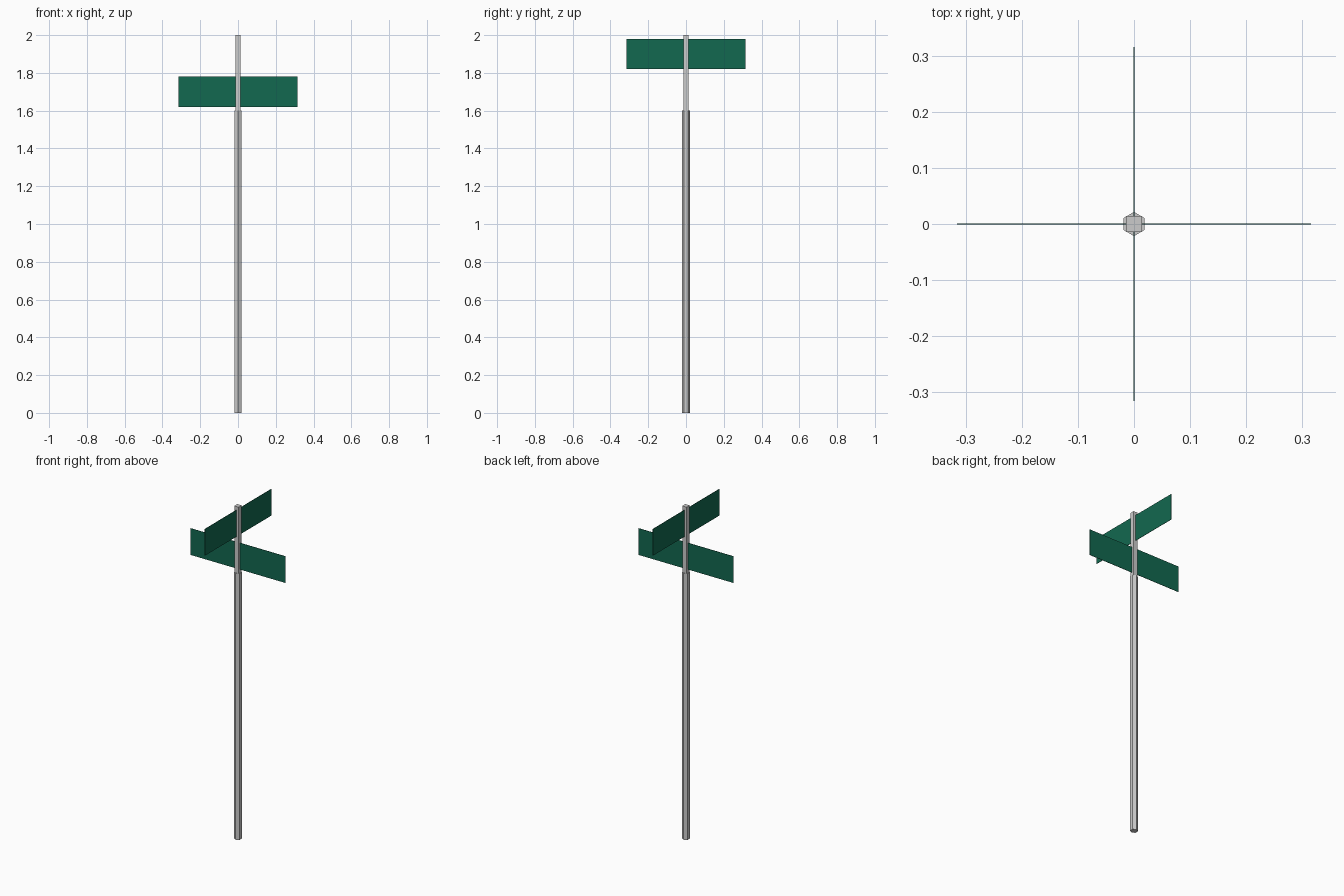
import bpy
from math import pi

if "Cube" in bpy.data.objects:
    bpy.data.objects.remove(bpy.data.objects["Cube"])

green = bpy.data.materials.new("sign_green")
green.diffuse_color = (0.006, 0.14, 0.08, 1)
green.use_nodes = True
green.node_tree.nodes["Principled BSDF"].inputs["Base Color"].default_value = green.diffuse_color


def post(name, sides, radius, z0, z1, turn):
    """Upright prism with flat faces, from z0 to z1."""
    bpy.ops.mesh.primitive_cylinder_add(
        vertices=sides, radius=radius, depth=z1 - z0, location=(0, 0, (z0 + z1) / 2))
    ob = bpy.context.object
    ob.name = name
    ob.rotation_euler.z = turn
    return ob


def panel(name, z, turn):
    """Thin street sign plate centred on the post."""
    bpy.ops.mesh.primitive_cube_add(size=1, location=(0, 0, z))
    ob = bpy.context.object
    ob.name = name
    ob.scale = (0.631, 0.002, 0.16)
    ob.rotation_euler.z = turn
    ob.data.materials.append(green)
    return ob


# Hexagonal pole with a corner facing the front
post("lower_pole", 6, 0.0215, 0, 1.6, 0)
# Narrower square post carrying the signs
post("upper_post", 4, 0.0145 * 2 ** 0.5, 1.6, 2.0, pi / 4)

# Two crossed sign plates
panel("lower_sign", 1.70, 0)
panel("upper_sign", 1.90, pi / 2)
